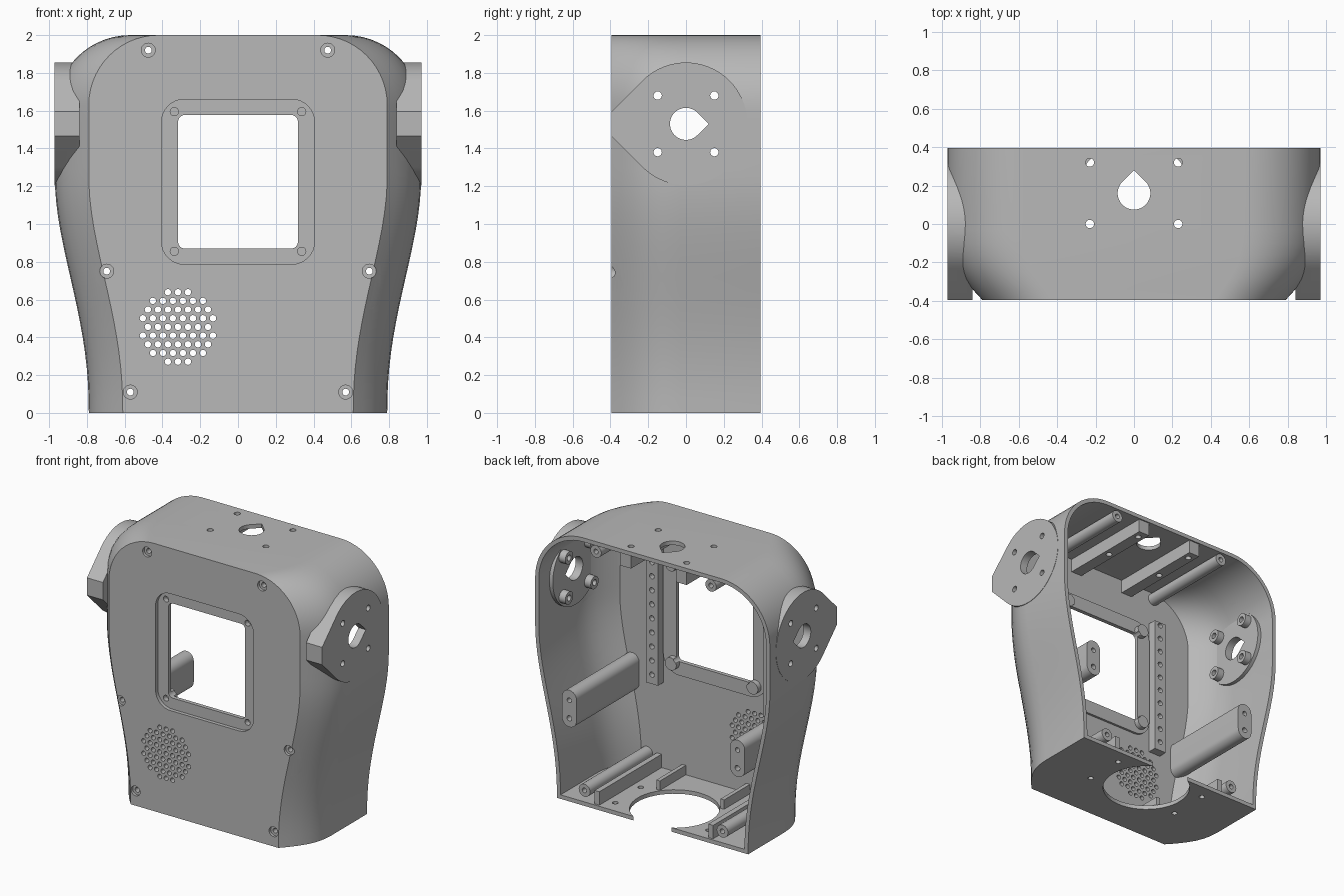
import bpy, bmesh
from math import sin, cos, pi, radians, sqrt

cube = bpy.data.objects.get("Cube")
if cube:
    bpy.data.objects.remove(cube, do_unlink=True)

grey = bpy.data.materials.new("plain_grey")
grey.use_nodes = True
grey.diffuse_color = (0.48, 0.48, 0.48, 1)
grey.node_tree.nodes["Principled BSDF"].inputs["Base Color"].default_value = (0.48, 0.48, 0.48, 1)

FRONT, BACK, WALL = -0.395, 0.395, 0.03
SIDES = ((1, "left"), (-1, "right"))


# ---- 2D outlines ----
def circle(u, v, r, n=24):
    return [(u + r * cos(2 * pi * i / n), v + r * sin(2 * pi * i / n)) for i in range(n)]


def rounded(u0, u1, v0, v1, r, n=8):
    pts = []
    corners = ((u1 - r, v1 - r), (u0 + r, v1 - r), (u0 + r, v0 + r), (u1 - r, v0 + r))
    for k, (cu, cv) in enumerate(corners):
        for i in range(n + 1):
            a = pi / 2 * (k + i / n)
            pts.append((cu + r * cos(a), cv + r * sin(a)))
    return pts


def box(u, w, v0, v1):
    return [(u - w / 2, v0), (u + w / 2, v0), (u + w / 2, v1), (u - w / 2, v1)]


def teardrop(u, v, r, turn=0):
    # round hole with a pointed end in the direction of turn
    pts = [(u + r * cos(radians(turn + a)), v + r * sin(radians(turn + a))) for a in range(45, 316, 10)]
    return pts + [(u + r * sqrt(2) * cos(radians(turn)), v + r * sqrt(2) * sin(radians(turn)))]


# ---- solids ----
def prism(bm, pts, axis, a, b):
    place = {"x": lambda u, v, w: (w, u, v),
             "y": lambda u, v, w: (u, w, v),
             "z": lambda u, v, w: (u, v, w)}[axis]
    lo = [bm.verts.new(place(u, v, a)) for u, v in pts]
    hi = [bm.verts.new(place(u, v, b)) for u, v in pts]
    bm.faces.new(lo)
    bm.faces.new(hi)
    for i in range(len(pts)):
        j = (i + 1) % len(pts)
        bm.faces.new((lo[i], lo[j], hi[j], hi[i]))


def finish(bm, name):
    bmesh.ops.recalc_face_normals(bm, faces=bm.faces)
    mesh = bpy.data.meshes.new(name)
    bm.to_mesh(mesh)
    bm.free()
    mesh.materials.append(grey)
    obj = bpy.data.objects.new(name, mesh)
    bpy.context.collection.objects.link(obj)
    return obj


def solid(name, *parts):
    bm = bmesh.new()
    for part in parts:
        prism(bm, *part)
    return finish(bm, name)


def boolean(obj, other, operation="DIFFERENCE"):
    mod = obj.modifiers.new("cut", "BOOLEAN")
    mod.solver, mod.operation, mod.object = "EXACT", operation, other
    graph = bpy.context.evaluated_depsgraph_get()
    mesh = bpy.data.meshes.new_from_object(obj.evaluated_get(graph))
    obj.modifiers.clear()
    obj.data = mesh


# ---- body loft: narrow front outline flaring to the wide back outline ----
FLARE = ((-0.395, 0), (-0.34, 0.28), (-0.28, 0.54), (-0.22, 0.75),
         (-0.16, 0.89), (-0.1, 0.97), (-0.03, 1), (BACK, 1))


def ring(t, off):
    cx, cz, r = 0.42 + 0.15 * t, 1.63 - 0.03 * t, 0.37 + 0.03 * t
    half = []
    for i in range(20):
        z = off + (cz - off) * i / 20
        u = min(z / 1.25, 1) ** 1.15
        half.append((cx + r - 0.18 * (1 - u * u * (3 - 2 * u)) - off, z))
    for i in range(15):
        a = pi / 2 * i / 14
        half.append((cx + (r - off) * cos(a), cz + (r - off) * sin(a)))
    return half + [(-x, z) for x, z in reversed(half)]


def loft(name, off, stations):
    bm = bmesh.new()
    rows = [[bm.verts.new((x, y, z)) for x, z in ring(t, off)] for y, t in stations]
    for p, q in zip(rows, rows[1:]):
        for i in range(len(p)):
            j = (i + 1) % len(p)
            bm.faces.new((p[i], p[j], q[j], q[i]))
    bm.faces.new(rows[0])
    bm.faces.new(rows[-1])
    return finish(bm, name)


shell = loft("body_shell", 0, FLARE)
envelope = loft("envelope_helper", 0, FLARE)
cavity = loft("cavity_helper", WALL, ((-0.355, 0.2),) + FLARE[1:-1] + ((0.5, 1),))
boolean(shell, cavity)
parts = [shell]

# ---- hole positions ----
screws = [(s * x, z) for s in (1, -1) for x, z in ((0.475, 1.92), (0.695, 0.75), (0.57, 0.11))]
window_screws = [(s * 0.337, z) for s in (1, -1) for z in (0.855, 1.595)]
shoulder_screws = [(y, 1.53 + z) for y in (-0.15, 0.15) for z in (-0.15, 0.15)]
grille = []
for row in range(-4, 5):
    for col in range(-5, 6):
        du, dv = 0.053 * (col + 0.5 * (row % 2)), 0.046 * row
        if du * du + dv * dv < 0.04:
            grille.append((-0.318 + du, 0.455 + dv))

holes = [(rounded(-0.317, 0.317, 0.87, 1.577, 0.035), "y", -0.6, -0.2)]
holes += [(circle(x, z, 0.018, 16), "y", -0.6, 0.6) for x, z in screws]
holes += [(circle(x, z, 0.017, 12), "y", -0.6, -0.2) for x, z in grille]
holes += [(circle(x, z, 0.022, 16), "y", -0.6, -0.33) for x, z in window_screws]
holes += [(teardrop(0, 0.16, 0.085, 90), "z", 1.8, 2.2)]
holes += [(circle(x, y, 0.022, 16), "z", 1.8, 2.2) for x in (-0.23, 0.23) for y in (0, 0.32)]
holes += [(circle(x, y, 0.02, 16), "z", -0.1, 0.1) for x in (-0.385, 0.385) for y in (-0.015, 0.285)]
holes += [(circle(0, 0.135, 0.305, 48), "z", -0.1, 0.1)]
for s, side in SIDES:
    holes += [(teardrop(0, 1.53, 0.085), "x", s * 0.78, s * 1.1)]
    holes += [(circle(y, z, 0.022, 16), "x", s * 0.8, s * 1.1) for y, z in shoulder_screws]
    holes += [(circle(s * 0.485, 0.74 + 0.105 * i, 0.02, 12), "y", -0.33, -0.2) for i in range(10)]
    holes += [(circle(s * 0.695, 0.615, 0.02, 16), "y", 0.2, 0.6)]
hole_cutter = solid("hole_helper", *holes)
recess_cutter = solid("recess_helper",
                      (rounded(-0.405, 0.405, 0.787, 1.66, 0.12), "y", -0.6, -0.368),
                      *[(circle(x, z, 0.037), "y", -0.6, -0.375) for x, z in screws])

# ---- window frame behind the front wall, with corner bosses ----
parts.append(solid("window_frame", (rounded(-0.425, 0.425, 0.767, 1.68, 0.13), "y", -0.36, -0.338)))
parts += [solid("window_boss", (circle(x, z, 0.047), "y", -0.355, -0.3)) for x, z in window_screws]

for s, side in SIDES:
    # shoulder plate: round with a truncated point toward the front
    arc = [(0.325 * cos(radians(a)), 1.53 + 0.325 * sin(radians(a))) for a in range(-135, 136, 5)]
    plate = solid(side + "_shoulder_plate",
                  (arc + [(FRONT, 1.595), (FRONT, 1.465)], "x", s * 0.84, s * 0.972))
    boolean(plate, cavity)
    disc = solid(side + "_shoulder_disc", (circle(0, 1.53, 0.27, 48), "x", s * 0.912, s * 0.95))
    parts += [plate, disc]
    parts += [solid(side + "_shoulder_boss", (circle(y, z, 0.047), "x", s * 0.86, s * 0.93))
              for y, z in shoulder_screws]

    # screw posts running the full depth
    posts = [solid(side + "_top_post", (circle(s * 0.475, 1.92, 0.045), "y", -0.37, 0.385)),
             solid(side + "_bottom_post", (circle(s * 0.57, 0.11, 0.047), "y", -0.37, 0.385)),
             solid(side + "_middle_post",
                   (rounded(s * 0.695 - 0.06, s * 0.695 + 0.06, 0.55, 0.825, 0.0599), "y", -0.37, 0.385))]
    for post in posts:
        boolean(post, envelope, "INTERSECT")
    parts += posts

    # mounting strip, floor rails and ceiling rails
    parts.append(solid(side + "_mounting_strip", (box(s * 0.485, 0.1, 0.67, 1.71), "y", -0.36, -0.29)))
    parts.append(solid(side + "_floor_rail", (box(s * 0.47, 0.04, 0.02, 0.13), "y", -0.36, 0.38)))
    parts.append(solid(side + "_floor_rib", (box(s * 0.265, 0.03, 0.02, 0.1), "y", -0.36, -0.05)))
    parts.append(solid(side + "_ceiling_rail", (box(s * 0.23, 0.09, 1.87, 1.98), "y", -0.36, 0.385)))

# ---- cut every part and shade ----
for obj in parts:
    if obj is shell or "post" in obj.name:
        boolean(obj, recess_cutter)
    boolean(obj, hole_cutter)

for helper in (envelope, cavity, hole_cutter, recess_cutter):
    bpy.data.objects.remove(helper, do_unlink=True)

bpy.ops.object.select_all(action="DESELECT")
for obj in parts:
    obj.select_set(True)
bpy.context.view_layer.objects.active = shell
bpy.ops.object.shade_smooth_by_angle(angle=radians(28))
